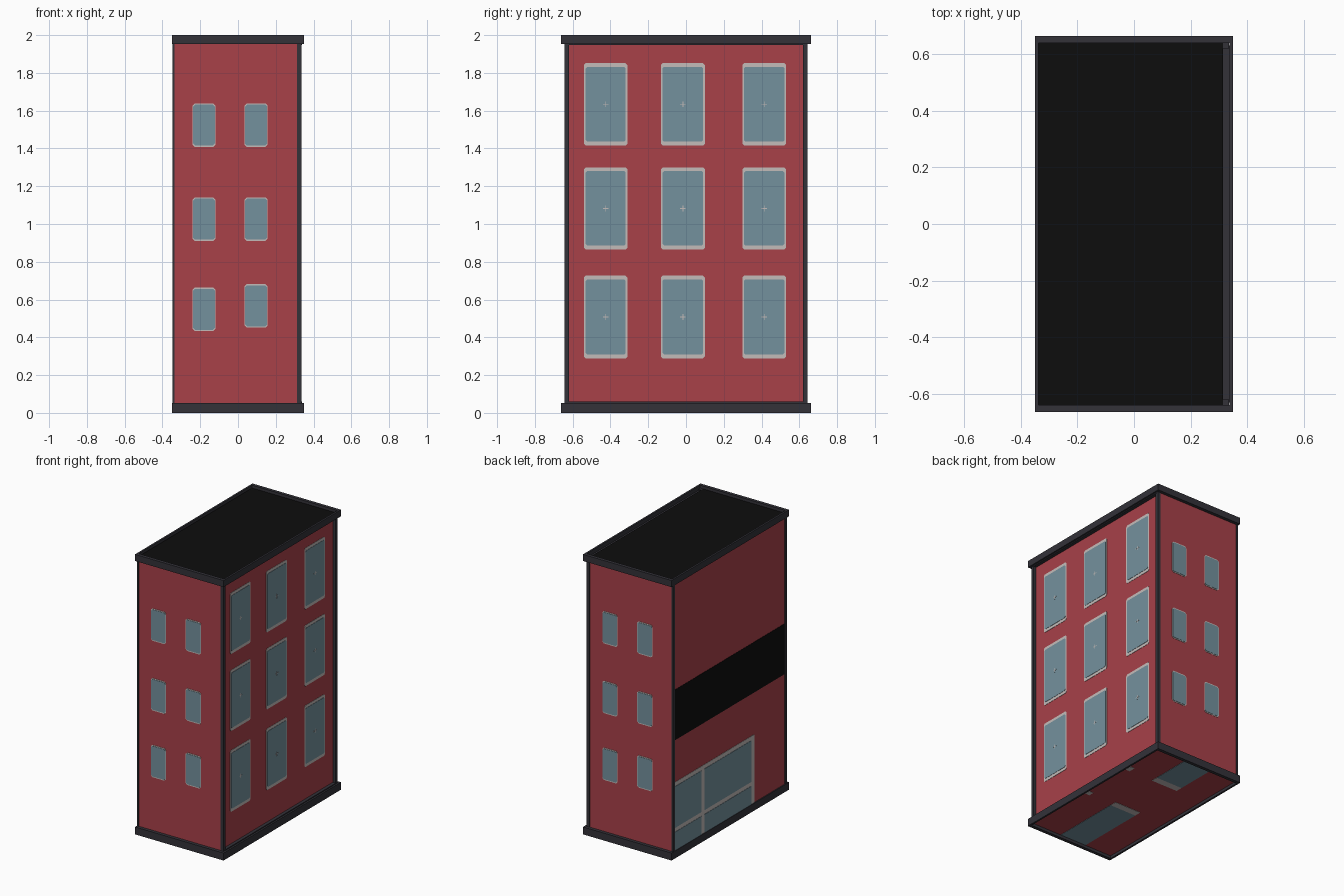
import bpy, bmesh
from mathutils import Vector

if "Cube" in bpy.data.objects:
    bpy.data.objects.remove(bpy.data.objects["Cube"])


def material(name, rgb):
    lin = [((c / 255 + 0.055) / 1.055) ** 2.4 if c > 10 else c / 255 / 12.92 for c in rgb]
    m = bpy.data.materials.new(name)
    m.diffuse_color = (*lin, 1)
    m.use_nodes = True
    m.node_tree.nodes["Principled BSDF"].inputs["Base Color"].default_value = m.diffuse_color
    return m


RED = material("red brick", (168, 65, 73))
TRIM = material("dark trim", (51, 50, 57))
BLACK = material("black roof", (13, 13, 13))
GLASS = material("blue grey glass", (116, 145, 157))
FRAME = material("pale frame", (196, 188, 186))


def finish(bm, name, *mats):
    bmesh.ops.recalc_face_normals(bm, faces=bm.faces)
    me = bpy.data.meshes.new(name)
    bm.to_mesh(me)
    bm.free()
    for m in mats:
        me.materials.append(m)
    ob = bpy.data.objects.new(name, me)
    bpy.context.collection.objects.link(ob)
    return ob


def add_box(bm, x0, x1, y0, y1, z0, z1):
    r = bmesh.ops.create_cube(bm, size=1)
    for v in r["verts"]:
        v.co = Vector(((x0 + x1) / 2 + v.co.x * (x1 - x0),
                       (y0 + y1) / 2 + v.co.y * (y1 - y0),
                       (z0 + z1) / 2 + v.co.z * (z1 - z0)))


# Each side maps (u, v, height above the wall) to a point
LEFT, RIGHT, FRONT, BOTTOM = -0.343, 0.315, 0.64, 0.02
SIDES = {
    "front": lambda u, v, h: (u, -FRONT - h, v),
    "back": lambda u, v, h: (u, FRONT + h, v),
    "right": lambda u, v, h: (RIGHT + h, u, v),
    "left": lambda u, v, h: (LEFT - h, u, v),
    "under": lambda u, v, h: (v, u, BOTTOM - h),
}


def add_plate(bm, side, u0, u1, v0, v1, h, c=0.0):
    """Thin plate with optionally clipped corners."""
    if c:
        pts = [(u0 + c, v0), (u1 - c, v0), (u1, v0 + c), (u1, v1 - c),
               (u1 - c, v1), (u0 + c, v1), (u0, v1 - c), (u0, v0 + c)]
    else:
        pts = [(u0, v0), (u1, v0), (u1, v1), (u0, v1)]
    f = SIDES[side]
    base = bm.faces.new([bm.verts.new(f(u, v, 0)) for u, v in pts])
    ext = bmesh.ops.extrude_face_region(bm, geom=[base])
    move = Vector(f(0, 0, h)) - Vector(f(0, 0, 0))
    bmesh.ops.translate(bm, vec=move,
                        verts=[g for g in ext["geom"] if isinstance(g, bmesh.types.BMVert)])


def plates(name, mat, items):
    bm = bmesh.new()
    for it in items:
        add_plate(bm, *it)
    return finish(bm, name, mat)


# Building body: red walls and underside, black roof
bm = bmesh.new()
add_box(bm, LEFT, RIGHT, -FRONT, FRONT, BOTTOM, 1.98)
bm.normal_update()
for f in bm.faces:
    f.material_index = 1 if f.normal.z > 0.5 else 0
finish(bm, "building_walls", RED, BLACK)


# Top and bottom rims: closed rectangular rings
def ring(name, z0, z1):
    bm = bmesh.new()
    loops = []
    for x, y, z in ((0.35, 0.663, z0), (0.35, 0.663, z1), (0.337, 0.64, z1), (0.337, 0.64, z0)):
        loops.append([bm.verts.new((sx * x, sy * y, z))
                      for sx, sy in ((-1, -1), (1, -1), (1, 1), (-1, 1))])
    for i in range(4):
        a, b = loops[i], loops[(i + 1) % 4]
        for k in range(4):
            n = (k + 1) % 4
            bm.faces.new((a[k], a[n], b[n], b[k]))
    finish(bm, name, TRIM)


ring("roof_rim", 1.953, 2.0)
ring("base_rim", 0.0, 0.053)

# Corner posts
bm = bmesh.new()
for s in (-1, 1):
    y0, y1 = sorted((s * 0.62, s * 0.643))
    add_box(bm, 0.312, 0.336, y0, y1, 0.02, 1.98)
    add_box(bm, -0.348, -0.335, y0, y1, 0.02, 1.98)
finish(bm, "corner_posts", TRIM)

# Ledges above and below the recessed right wall
bm = bmesh.new()
add_box(bm, 0.31, 0.338, -0.63, 0.63, 0.03, 0.06)
add_box(bm, 0.31, 0.338, -0.63, 0.63, 1.947, 1.97)
finish(bm, "right_ledges", TRIM)

# Large windows on the right wall, with a small cross mark in each
frames, panes, marks = [], [], []
for y0, y1 in ((-0.54, -0.31), (-0.133, 0.1), (0.298, 0.53)):
    for z0, z1 in ((0.288, 0.727), (0.865, 1.3), (1.415, 1.852)):
        frames.append(("right", y0, y1, z0, z1, 0.002, 0.01))
        panes.append(("right", y0 + 0.009, y1 - 0.009, z0 + 0.021, z1 - 0.02, 0.004, 0.008))
        yc, zc = (y0 + y1) / 2, (z0 + z1) / 2
        marks.append(("right", yc - 0.015, yc + 0.015, zc - 0.002, zc + 0.002, 0.005))
        marks.append(("right", yc - 0.002, yc + 0.002, zc - 0.015, zc + 0.015, 0.005))
plates("right_window_frames", FRAME, frames)
plates("right_window_panes", GLASS, panes)
plates("right_window_marks", FRAME, marks)

# Small windows on the front and back walls
for side, sign, drop in (("front", 1, 0.0), ("back", -1, 0.012)):
    frames, panes = [], []
    for a, b, lift in ((-0.24, -0.12, 0.0), (0.035, 0.157, 0.018)):
        shift = -0.028 if side == "back" else 0.0
        u0, u1 = sorted((sign * (a - shift), sign * (b - shift)))
        for z in (0.433 + lift, 0.91, 1.408):
            z -= drop
            frames.append((side, u0, u1, z, z + 0.231, 0.002, 0.012))
            panes.append((side, u0 + 0.003, u1 - 0.003, z + 0.007, z + 0.224, 0.004, 0.01))
    plates(side + "_window_frames", FRAME, frames)
    plates(side + "_window_panes", GLASS, panes)

# Left wall: black band and one wide shop window with four panes
plates("left_black_band", BLACK, [("left", -0.62, 0.62, 0.84, 1.2, 0.002)])
plates("shop_window_frame", FRAME, [("left", -0.28, 0.62, 0.05, 0.54, 0.002)])
plates("shop_window_panes", GLASS,
       [("left", y0, y1, z0, z1, 0.004)
        for y0, y1 in ((-0.245, 0.285), (0.32, 0.62))
        for z0, z1 in ((0.05, 0.185), (0.215, 0.51))])

# Painted strips on the underside
plates("underside_panes", GLASS,
       [("under", -0.637, -0.13, -0.12, 0.09, 0.002), ("under", 0.34, 0.637, -0.12, 0.09, 0.002)])
plates("underside_frames", FRAME,
       [("under", -0.13, -0.08, -0.12, 0.09, 0.002), ("under", 0.29, 0.34, -0.12, 0.09, 0.002),
        ("under", -0.12, -0.08, 0.28, 0.315, 0.002), ("under", 0.29, 0.34, 0.28, 0.315, 0.002)])
